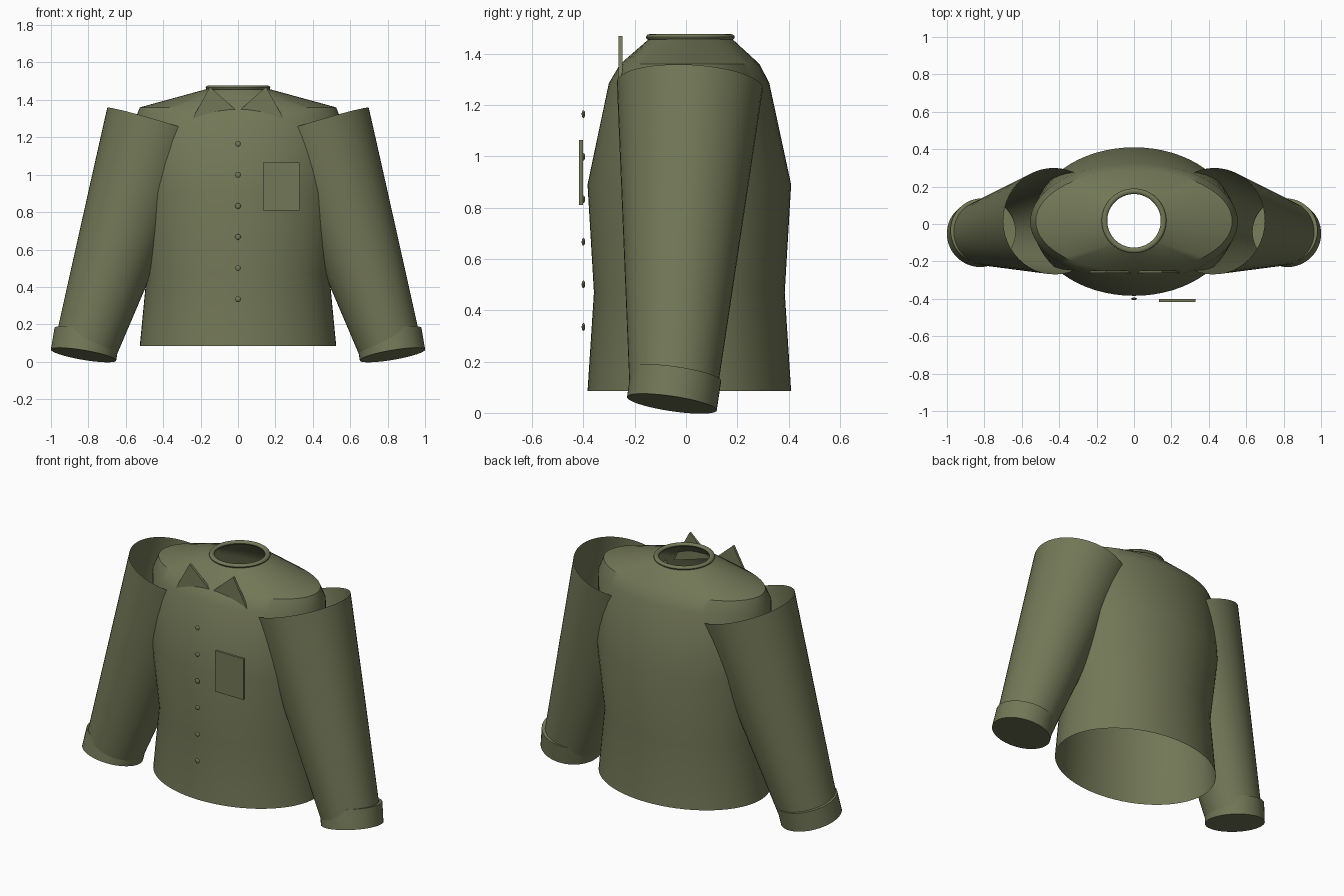
import bpy, bmesh
from math import sin, cos, pi, tan, radians
from mathutils import Vector

cube = bpy.data.objects.get("Cube")
if cube:
    bpy.data.objects.remove(cube)

olive = bpy.data.materials.new("olive_cloth")
olive.use_nodes = True
COLOUR = (0.17, 0.185, 0.095, 1)
olive.diffuse_color = COLOUR
olive.node_tree.nodes["Principled BSDF"].inputs["Base Color"].default_value = COLOUR


def finish(name, bm, smooth=True):
    """Turn a bmesh into a named, coloured object."""
    mesh = bpy.data.meshes.new(name)
    bmesh.ops.recalc_face_normals(bm, faces=bm.faces)
    bm.to_mesh(mesh)
    bm.free()
    obj = bpy.data.objects.new(name, mesh)
    bpy.context.collection.objects.link(obj)
    mesh.materials.append(olive)
    if smooth:
        bpy.ops.object.select_all(action="DESELECT")
        obj.select_set(True)
        bpy.context.view_layer.objects.active = obj
        bpy.ops.object.shade_smooth_by_angle(angle=radians(35))
    return obj


def loft(name, rings, capped=False):
    """Skin a list of point rings into a tube."""
    bm = bmesh.new()
    loops = [[bm.verts.new(p) for p in ring] for ring in rings]
    for a, b in zip(loops, loops[1:]):
        for i in range(len(a)):
            j = (i + 1) % len(a)
            bm.faces.new((a[i], a[j], b[j], b[i]))
    if capped:
        bm.faces.new(loops[0])
        bm.faces.new(loops[-1])
    return finish(name, bm)


def ellipse(z, rx, ry, cy, n=64):
    return [(rx * cos(2 * pi * i / n), cy + ry * sin(2 * pi * i / n), z) for i in range(n)]


def tilted_ring(centre, radius, axis, n=48):
    """Circle of the given radius, square to an axis."""
    axis = axis.normalized()
    u = Vector((0, 1, 0)).cross(axis).normalized()
    v = axis.cross(u)
    return [centre + radius * (cos(2 * pi * i / n) * u + sin(2 * pi * i / n) * v) for i in range(n)]


def plate(name, outline, y, thickness):
    """Flat piece of cloth standing in the xz plane."""
    bm = bmesh.new()
    face = bm.faces.new([bm.verts.new((x, y, z)) for x, z in outline])
    out = bmesh.ops.extrude_face_region(bm, geom=[face])["geom"]
    verts = [g for g in out if isinstance(g, bmesh.types.BMVert)]
    bmesh.ops.translate(bm, verts=verts, vec=(0, thickness, 0))
    return finish(name, bm, smooth=False)


# Body: open at the hem and the neck (height, half width, half depth, y centre)
BODY = [
    (0.085, 0.525, 0.397, 0.013),
    (0.47, 0.488, 0.372, 0.013),
    (0.89, 0.54, 0.397, 0.013),
    (1.285, 0.555, 0.313, 0.012),
    (1.36, 0.525, 0.272, 0.015),
    (1.46, 0.16, 0.16, 0.018),
]
loft("body", [ellipse(*row) for row in BODY])

# Neckband: a thin torus around the neck opening
neckband = [
    ellipse(1.465 + 0.012 * sin(a), 0.158 + 0.015 * cos(a), 0.158 + 0.015 * cos(a), 0.017)
    for a in (2 * pi * k / 12 for k in range(13))
]
loft("neckband", neckband)

for side, s in (("left", 1), ("right", -1)):
    # Sleeve: open tapered tube hanging outward and slightly forward
    top, wrist = Vector((s * 0.426, 0.015, 1.277)), Vector((s * 0.82, -0.053, 0.05))
    top_axis = Vector((-s * tan(radians(16.5)), 0.05, 1))
    cuff_axis = Vector((-s * 0.17, 0.15, 1))
    rings = []
    for k in range(5):
        t = k / 4
        rings.append(tilted_ring(top.lerp(wrist, t), 0.285 + t * (0.168 - 0.285),
                                 top_axis.lerp(cuff_axis, t)))
    loft(side + "_sleeve", rings)

    # Cuff: closed band at the wrist
    base = Vector((s * 0.826, -0.055, 0.036))
    end = base + cuff_axis.normalized() * 0.118
    loft(side + "_cuff", [tilted_ring(p, 0.177, cuff_axis) for p in (base, end)], capped=True)

    # Collar point: upright triangle partly sunk into the chest
    plate(side + "_collar_point",
          [(s * 0.15, 1.47), (s * 0.26, 1.27), (s * 0.01, 1.345)], -0.263, 0.015)

# Breast pocket
plate("pocket", [(0.135, 0.81), (0.33, 0.81), (0.33, 1.065), (0.135, 1.065)], -0.417, 0.015)

# Buttons: small flattened spheres down the front
for i in range(6):
    bm = bmesh.new()
    bmesh.ops.create_uvsphere(bm, u_segments=16, v_segments=10, radius=0.015)
    bmesh.ops.scale(bm, verts=bm.verts, vec=(1, 0.45, 1))
    bmesh.ops.translate(bm, verts=bm.verts, vec=(0, -0.4, 0.335 + i * 0.166))
    finish("button_%d" % (i + 1), bm)
